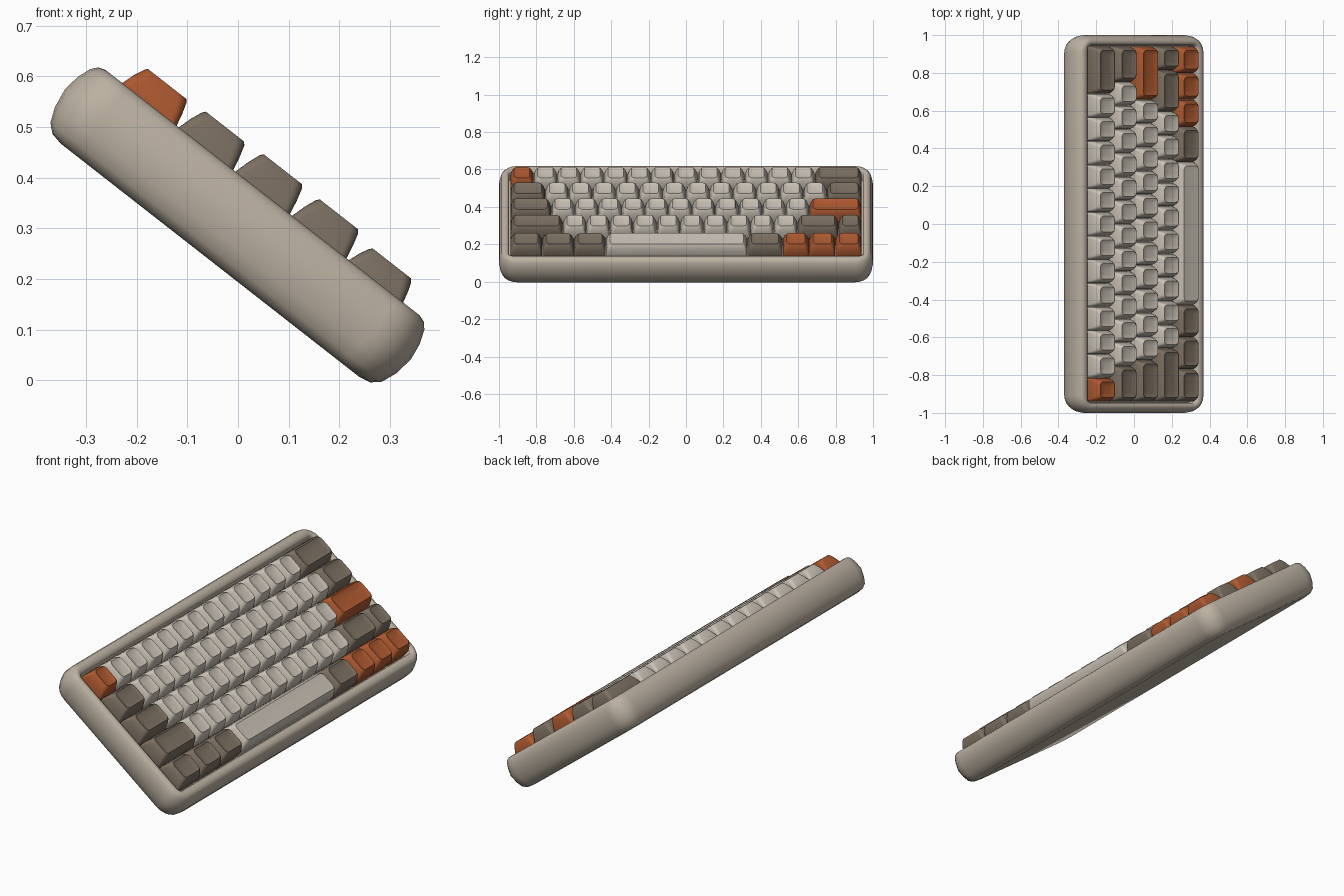
import bpy, bmesh, math
from mathutils import Matrix

if "Cube" in bpy.data.objects:
    bpy.data.objects.remove(bpy.data.objects["Cube"])

# Whole keyboard leans about the y axis
TILT = Matrix.Translation((0, 0, 0.308)) @ Matrix.Rotation(math.radians(38), 4, 'Y')


def material(name, rgb):
    m = bpy.data.materials.new(name)
    m.use_nodes = True
    m.diffuse_color = (*rgb, 1)
    bsdf = m.node_tree.nodes["Principled BSDF"]
    bsdf.inputs["Base Color"].default_value = (*rgb, 1)
    bsdf.inputs["Roughness"].default_value = 0.7
    return m


CASE = material("case beige", (0.50, 0.44, 0.36))
LIGHT = material("light key", (0.58, 0.53, 0.46))
DARK = material("dark key", (0.20, 0.16, 0.12))
ORANGE = material("orange key", (0.42, 0.10, 0.03))


def rounded_ring(bm, cx, cy, hx, hy, r, z, steps=5):
    """Rounded rectangle of vertices, counter-clockwise."""
    ring = []
    for q, (sx, sy) in enumerate([(1, 1), (-1, 1), (-1, -1), (1, -1)]):
        for i in range(steps + 1):
            a = math.pi / 2 * (q + i / steps)
            ring.append(bm.verts.new((cx + sx * (hx - r) + r * math.cos(a),
                                      cy + sy * (hy - r) + r * math.sin(a), z)))
    return ring


def loft(name, rings, mat, angle):
    """Skin a stack of rounded rectangles, closed at both ends."""
    bm = bmesh.new()
    loops = [rounded_ring(bm, *ring) for ring in rings]
    for a, b in zip(loops, loops[1:]):
        for i in range(len(a)):
            j = (i + 1) % len(a)
            bm.faces.new((a[i], a[j], b[j], b[i]))
    bm.faces.new(loops[0][::-1])
    bm.faces.new(loops[-1])
    bm.transform(TILT)
    mesh = bpy.data.meshes.new(name)
    bm.to_mesh(mesh)
    bm.free()
    mesh.materials.append(mat)
    obj = bpy.data.objects.new(name, mesh)
    bpy.context.collection.objects.link(obj)
    bpy.ops.object.select_all(action='DESELECT')
    obj.select_set(True)
    bpy.context.view_layer.objects.active = obj
    bpy.ops.object.shade_smooth_by_angle(angle=math.radians(angle))
    return obj


# Case: bulging outer wall, rounded rim, then the inner well
W, L = 0.433, 1.0
case_profile = [  # inset x, inset y, corner radius, height
    (0.060, 0.060, 0.06, -0.090), (0.035, 0.035, 0.07, -0.085),
    (0.018, 0.018, 0.08, -0.070), (0.006, 0.006, 0.09, -0.040),
    (0.000, 0.000, 0.09, 0.000), (0.005, 0.004, 0.09, 0.035),
    (0.015, 0.012, 0.08, 0.062), (0.025, 0.022, 0.07, 0.074),
    (0.040, 0.034, 0.05, 0.079), (0.060, 0.046, 0.03, 0.076),
    (0.068, 0.053, 0.02, 0.068), (0.070, 0.054, 0.02, 0.020),
]
loft("case", [(0, 0, W - dx, L - dy, r, z) for dx, dy, r, z in case_profile], CASE, 50)


def keycap(name, u, y0, y1, top, mat, dish):
    """Tapered key with a softly rounded rim and a dished top."""
    v, hu, hv = (y0 + y1) / 2, 0.070, (y1 - y0) / 2 - 0.001
    shift = 0.003
    loft(name, [
        (u, v, hu - 0.003, hv, 0.012, 0.018),
        (u, v, hu, hv, 0.014, 0.072),
        (u + shift / 2, v, hu - 0.009, hv - 0.007, 0.018, 0.072 + (top - 0.072) * 0.55),
        (u + shift, v, hu - 0.017, hv - 0.015, 0.020, top - 0.006),
        (u + shift, v, hu - 0.022, hv - 0.020, 0.020, top),
        (u + shift, v, hu - 0.032, hv - 0.030, 0.018, top - dish * 0.6),
        (u + shift, v, hu - 0.050, hv - 0.042, 0.010, top - dish),
    ], mat, 40)


# Rows: top height and (width in units, colour, count) from -y to +y
rows = [
    ("number", 0.132, [(1, ORANGE, 1), (1, LIGHT, 12), (2, DARK, 1)]),
    ("upper", 0.136, [(1.5, DARK, 1), (1, LIGHT, 12), (1.5, DARK, 1)]),
    ("home", 0.140, [(1.75, DARK, 1), (1, LIGHT, 11), (2.25, ORANGE, 1)]),
    ("lower", 0.138, [(2.25, DARK, 1), (1, LIGHT, 10), (1.75, DARK, 1), (1, DARK, 1)]),
    ("bottom", 0.126, [(1.36, DARK, 3), (6.04, LIGHT, 1), (1.5, DARK, 1), (1.126, ORANGE, 3)]),
]
UNIT = 1.88 / 15
for r, (row, top, groups) in enumerate(rows):
    y, n = -0.94, 0
    for width, mat, count in groups:
        for _ in range(count):
            n += 1
            space = width > 4
            name = "space_bar" if space else f"{row}_row_key_{n}"
            keycap(name, (r - 2) * 0.1418, y, y + width * UNIT, top, mat,
                   0.001 if space else 0.006)
            y += width * UNIT
